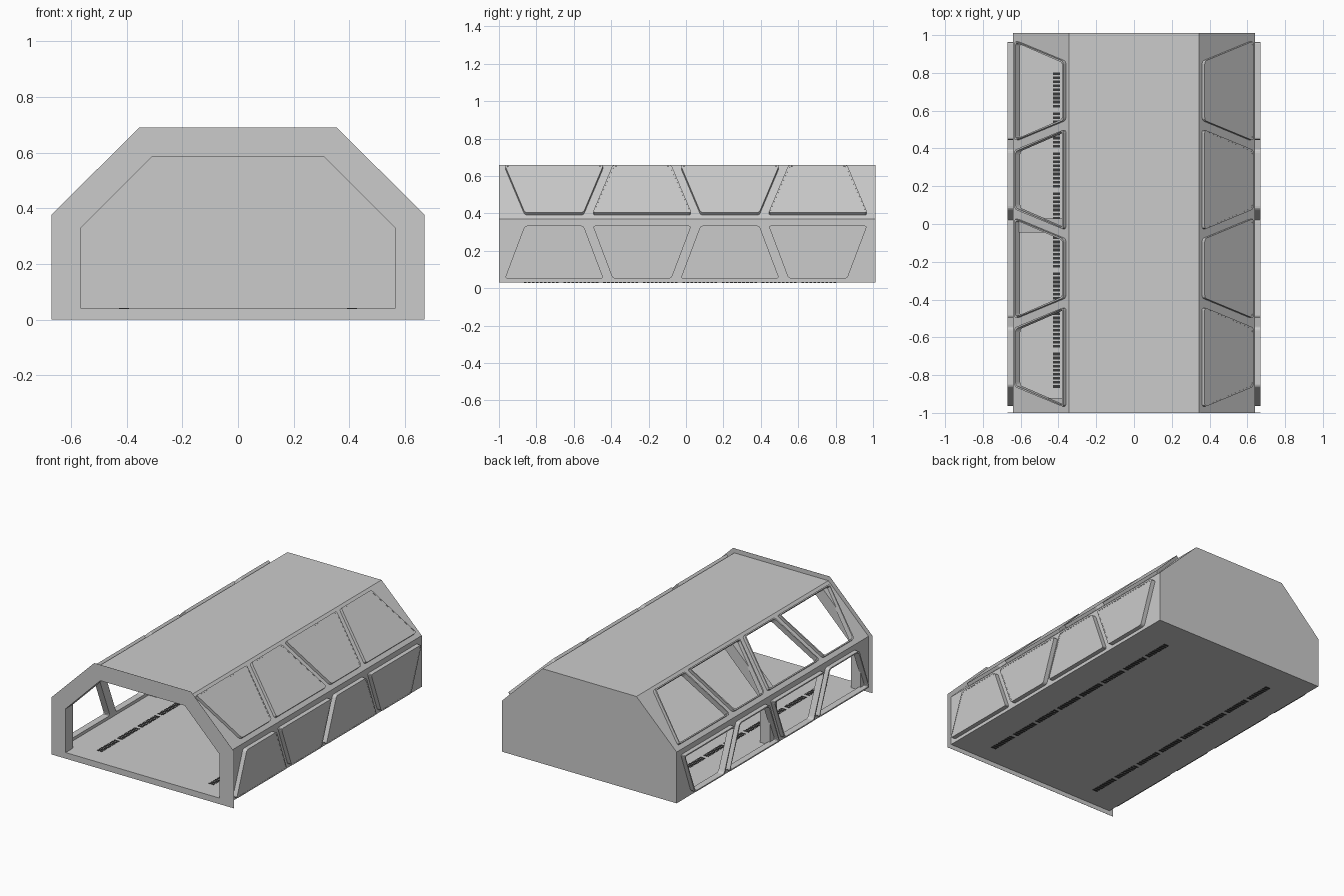
import bpy, bmesh
from mathutils import Matrix, Vector

cube = bpy.data.objects.get("Cube")
if cube:
    bpy.data.objects.remove(cube, do_unlink=True)


def material(name, value):
    m = bpy.data.materials.new(name)
    m.use_nodes = True
    colour = (value, value, value, 1)
    m.diffuse_color = colour
    m.node_tree.nodes["Principled BSDF"].inputs["Base Color"].default_value = colour
    return m


GREY = material("hull grey", 0.6)
DARK = material("vent dark grey", 0.04)


def frame(origin, u, v):
    """Matrix whose local x, y, z axes are u, v and their normal."""
    u, v = Vector(u).normalized(), Vector(v).normalized()
    m = Matrix((u, v, u.cross(v))).transposed().to_4x4()
    m.translation = Vector(origin)
    return m


def rounded(points, r=0.016):
    """Round every corner of a polygon."""
    out = []
    for i, p in enumerate(points):
        p = Vector(p)
        a = (Vector(points[i - 1]) - p).normalized() * r
        b = (Vector(points[(i + 1) % len(points)]) - p).normalized() * r
        for t in (0, 0.33, 0.67, 1):
            out.append(p + a * (1 - t) ** 2 + b * t ** 2)
    return out


def sheet(name, outlines, low, high, matrix):
    """Flat plate from an outline and holes, between two heights on its normal."""
    curve = bpy.data.curves.new(name, "CURVE")
    curve.dimensions = "2D"
    curve.fill_mode = "BOTH"
    curve.extrude = (high - low) / 2
    for outline in outlines:
        spline = curve.splines.new("POLY")
        spline.points.add(len(outline) - 1)
        for point, co in zip(spline.points, outline):
            point.co = (co[0], co[1], 0, 1)
        spline.use_cyclic_u = True
    temp = bpy.data.objects.new(name, curve)
    bpy.context.collection.objects.link(temp)
    graph = bpy.context.evaluated_depsgraph_get()
    mesh = bpy.data.meshes.new_from_object(temp.evaluated_get(graph))
    bpy.data.objects.remove(temp, do_unlink=True)
    bpy.data.curves.remove(curve)
    mesh.transform(matrix @ Matrix.Translation((0, 0, (low + high) / 2)))
    bm = bmesh.new()
    bm.from_mesh(mesh)
    bmesh.ops.remove_doubles(bm, verts=bm.verts, dist=1e-5)
    bmesh.ops.recalc_face_normals(bm, faces=bm.faces)
    for f in bm.faces:
        f.smooth = False
    bm.to_mesh(mesh)
    bm.free()
    mesh.name = name
    mesh.materials.clear()
    mesh.materials.append(GREY)
    obj = bpy.data.objects.new(name, mesh)
    bpy.context.collection.objects.link(obj)
    return obj


def rect(x0, x1, y0, y1):
    return [(x0, y0), (x1, y0), (x1, y1), (x0, y1)]


def section(side, shoulder, top_x, top, base):
    """Symmetric hull cross-section."""
    half = [(side, base), (side, shoulder), (top_x, top)]
    return half + [(-x, z) for x, z in reversed(half)]


def pane(k, wide_top, v0, v1, inset=0.0):
    """Trapezoid window number k; neighbours are turned upside down."""
    c = -0.705 + 0.47 * k
    low, high = (0.157, 0.264) if wide_top else (0.264, 0.157)
    low, high = low - inset, high - inset
    v0, v1 = v0 + inset, v1 - inset
    return rounded([(c - low, v0), (c + low, v0), (c + high, v1), (c - high, v1)])


BASE, SHOULDER, TOP = 0.03, 0.37, 0.66
SIDE, TOP_X = 0.64, 0.345
hull = section(SIDE, SHOULDER, TOP_X, TOP, BASE)
slope = Vector((TOP_X - SIDE, 0, TOP - SHOULDER))

# Side walls with window frames; glazing only on the left side
walls = [
    ("lower", frame((SIDE, 0, BASE), (0, 1, 0), (0, 0, 1)),
     SHOULDER - BASE, 0.022, 0.305, 0.029, 0),
    ("upper", frame((SIDE, 0, SHOULDER), (0, 1, 0), slope),
     slope.length, 0.03, 0.392, 0.02, 1),
]
for side, sign in (("left", 1), ("right", -1)):
    mirror = Matrix.Diagonal((sign, 1, 1, 1))
    for level, matrix, height, v0, v1, out, flip in walls:
        m = mirror @ matrix
        holes = [pane(k, (k + flip) % 2, v0, v1) for k in range(4)]
        sheet(f"{side}_{level}_wall", [rect(-1, 1, 0, height)] + holes, -0.015, 0, m)
        for k, hole in enumerate(holes):
            inner = pane(k, (k + flip) % 2, v0, v1, 0.008)
            sheet(f"{side}_{level}_window_rim_{k + 1}", [hole, inner], -0.015, out, m)
            if sign > 0:
                sheet(f"{side}_{level}_window_pane_{k + 1}", [inner], out - 0.008, out - 0.001, m)

# Roof and floor
flat = ((1, 0, 0), (0, 1, 0))
sheet("roof", [rect(-TOP_X, TOP_X, -1, 1)], -0.015, 0, frame((0, 0, TOP), *flat))
sheet("floor", [rect(-SIDE, SIDE, -1, 1)], 0, 0.01, frame((0, 0, BASE), *flat))

# Back wall, front flange and inner arches, all cut across the hull
across = ((1, 0, 0), (0, 0, 1))
sheet("back_wall", [hull], -0.012, 0, frame((0, 1, 0), *across))
sheet("front_flange", [section(0.67, 0.378, 0.355, 0.69, 0), hull],
      -0.001, 0, frame((0, -1, 0), *across))
arch = section(SIDE - 0.004, SHOULDER - 0.002, TOP_X - 0.002, TOP - 0.004, BASE + 0.005)
arch += list(reversed(section(0.565, 0.33, 0.31, 0.585, BASE + 0.005)))
for name, y, depth in (("front_arch", -1, 0.08), ("middle_arch", -0.045, 0.075)):
    sheet(name, [arch], -depth, 0, frame((0, y, 0), *across))

# Floor vents: groups of narrow slats on both sides
for side, x in (("left", 0.41), ("right", -0.41)):
    bm = bmesh.new()
    for group in range(8):
        for slat in range(9):
            y = -0.86 + group * 0.212 + slat * 0.0215
            place = Matrix.LocRotScale(Vector((x, y, BASE + 0.005)), None,
                                       Vector((0.036, 0.014, 0.014)))
            bmesh.ops.create_cube(bm, size=1, matrix=place)
    mesh = bpy.data.meshes.new(f"{side}_floor_vent")
    bm.to_mesh(mesh)
    bm.free()
    mesh.materials.append(DARK)
    bpy.context.collection.objects.link(bpy.data.objects.new(mesh.name, mesh))
